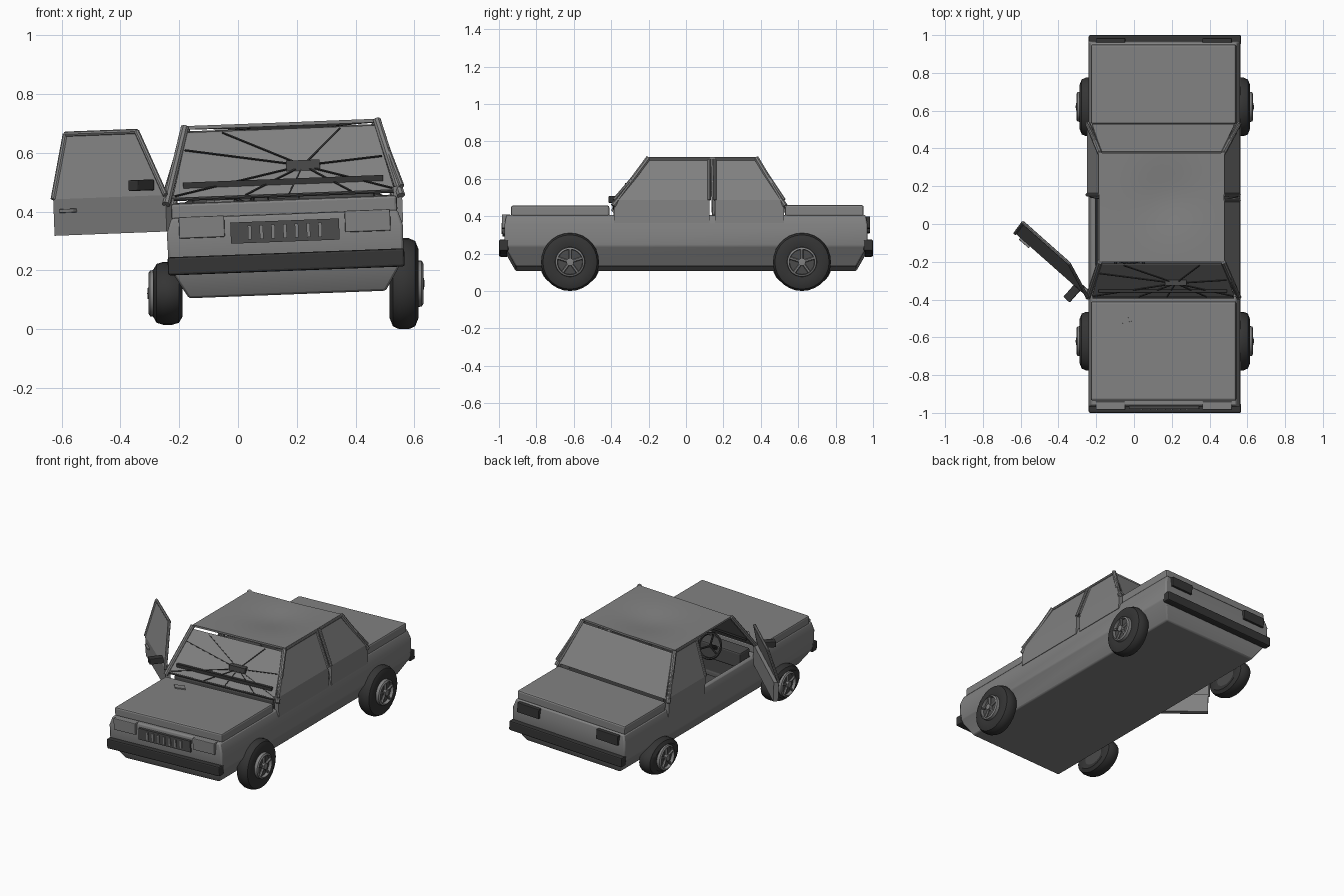
import bpy, bmesh, math
from mathutils import Matrix, Vector

if "Cube" in bpy.data.objects:
    bpy.data.objects.remove(bpy.data.objects["Cube"])


def material(name, v):
    m = bpy.data.materials.new(name)
    m.diffuse_color = (v, v, v, 1)
    m.use_nodes = True
    m.node_tree.nodes["Principled BSDF"].inputs["Base Color"].default_value = m.diffuse_color
    return m


GREY = material("body grey", 0.22)
DARK = material("dark rubber", 0.035)
SOOT = material("charcoal", 0.07)

# The shell leans sideways over its flat left tyres
TILT = (Matrix.Translation((0.163, 0, 0.25)) @ Matrix.Rotation(math.radians(-2.2), 4, 'Y')
        @ Matrix.Translation((0, 0, -0.25)))
HINGE = Vector((-0.40, -0.385, 0))
SWING = (Matrix.Translation(HINGE) @ Matrix.Rotation(math.radians(48.5), 4, 'Z')
         @ Matrix.Translation(-HINGE))


def finish(name, bm, mats, xf=TILT, bevel=0, smooth=False):
    bmesh.ops.recalc_face_normals(bm, faces=bm.faces[:])
    bm.transform(xf)
    me = bpy.data.meshes.new(name)
    bm.to_mesh(me)
    bm.free()
    ob = bpy.data.objects.new(name, me)
    bpy.context.collection.objects.link(ob)
    for m in mats:
        me.materials.append(m)
    if bevel:
        mod = ob.modifiers.new("bevel", 'BEVEL')
        mod.width, mod.segments = bevel, 2
    if smooth:
        bpy.ops.object.select_all(action='DESELECT')
        bpy.context.view_layer.objects.active = ob
        ob.select_set(True)
        bpy.ops.object.shade_smooth_by_angle(angle=math.radians(40))
    return ob


def box(name, lo, hi, mat, xf=TILT, bevel=0):
    bm = bmesh.new()
    lo, hi = Vector(lo), Vector(hi)
    bmesh.ops.create_cube(bm, size=1, matrix=Matrix.Translation((lo + hi) / 2)
                          @ Matrix.Diagonal((*(hi - lo), 1)))
    return finish(name, bm, [mat], xf, bevel)


def bar(name, a, b, r, mat, xf=TILT, sides=8):
    a, b = Vector(a), Vector(b)
    bm = bmesh.new()
    rot = (b - a).to_track_quat('Z', 'Y').to_matrix().to_4x4()
    bmesh.ops.create_cone(bm, cap_ends=True, segments=sides, radius1=r, radius2=r,
                          depth=(b - a).length, matrix=Matrix.Translation((a + b) / 2) @ rot)
    return finish(name, bm, [mat], xf, smooth=sides > 4)


def panel(name, pts, push, mat, xf=TILT):
    bm = bmesh.new()
    f = bm.faces.new([bm.verts.new(p) for p in pts])
    new = bmesh.ops.extrude_face_region(bm, geom=[f])["geom"]
    bmesh.ops.translate(bm, vec=push, verts=[v for v in new if isinstance(v, bmesh.types.BMVert)])
    if f.is_valid is False or len(bm.faces) < len(pts) + 2:
        bm.faces.new([v for v in bm.verts][:len(pts)])
    return finish(name, bm, [mat], xf)


def lathe(name, profile, mat, xf, segs=28):
    # Spin (radius, x) points around the x axis
    bm = bmesh.new()
    vs = [bm.verts.new((x, 0, r)) for r, x in profile]
    es = [bm.edges.new(p) for p in zip(vs, vs[1:])]
    bmesh.ops.spin(bm, geom=vs + es, axis=(1, 0, 0), cent=(0, 0, 0), angle=2 * math.pi, steps=segs)
    bmesh.ops.remove_doubles(bm, verts=bm.verts[:], dist=1e-4)
    return finish(name, bm, [mat], xf, smooth=True)


# Lower body: stacked rectangles, ending in a cabin well
rings = [(0.335, -0.91, 0.91, 0.118), (0.40, -0.97, 0.97, 0.225), (0.402, -0.97, 0.97, 0.34),
         (0.385, -0.96, 0.96, 0.392), (0.36, -0.37, 0.50, 0.392), (0.36, -0.37, 0.50, 0.2)]
bm = bmesh.new()
loops = [[bm.verts.new(p) for p in ((-h, a, z), (h, a, z), (h, b, z), (-h, b, z))]
         for h, a, b, z in rings]
for k, (p, q) in enumerate(zip(loops, loops[1:])):
    for i in range(4):
        f = bm.faces.new((p[i], p[(i + 1) % 4], q[(i + 1) % 4], q[i]))
        f.material_index = int(k == 4)
bm.faces.new(loops[0])
bm.faces.new(loops[-1]).material_index = 1
finish("lower_body", bm, [GREY, SOOT], bevel=0.008, smooth=True)

# Hood, trunk, bumpers
box("hood", (-0.385, -0.935, 0.385), (0.385, -0.41, 0.442), GREY, bevel=0.01)
box("trunk_lid", (-0.385, 0.53, 0.385), (0.385, 0.95, 0.444), GREY, bevel=0.01)
for name, a, b in (("front_bumper", -1.0, -0.95), ("rear_bumper", 0.95, 1.0)):
    box(name, (-0.403, a, 0.198), (0.403, b, 0.26), DARK, bevel=0.008)

# Lamps and grille
for s in (-1, 1):
    x0, x1 = sorted((s * 0.205, s * 0.36))
    box("headlight", (x0, -0.984, 0.322), (x1, -0.94, 0.395), GREY, bevel=0.004)
    box("tail_light", (x0, 0.94, 0.322), (x1, 0.984, 0.385), DARK, bevel=0.004)
box("grille", (-0.185, -0.98, 0.298), (0.185, -0.95, 0.37), SOOT)
for i in range(7):
    x = -0.12 + i * 0.04
    box("grille_slat", (x - 0.006, -0.986, 0.31), (x + 0.006, -0.975, 0.358), GREY)

# Side doors with leaning windows
BELT, TOP = 0.472, 0.692


def side(s, y, z):
    lean = max(0, (z - BELT) / (TOP - BELT))
    return (s * (0.403 - 0.075 * lean), y, z)


def door(name, s, y0, y1, t0, t1, xf=TILT):
    lower = [(y0, 0.348), (y1, 0.348), (y1, BELT), (y0, BELT)]
    glass = [(y0, BELT), (y1, BELT), (t1, TOP), (t0, TOP)]
    panel(name, [side(s, *p) for p in lower], (-s * 0.03, 0, 0), GREY, xf)
    panel(name + "_window", [side(s, *p) for p in glass], (-s * 0.008, 0, 0), GREY, xf)
    for i in range(1, 4):
        a, b = glass[i], glass[(i + 1) % 4]
        bar(name + "_frame", side(s, *a), side(s, *b), 0.009, GREY, xf)


OPEN = TILT @ SWING
door("front_door_right", 1, -0.385, 0.125, -0.2, 0.125)
door("front_door_left", -1, -0.385, 0.125, -0.2, 0.125, OPEN)
for s in (-1, 1):
    door("rear_door", s, 0.155, 0.525, 0.155, 0.38)
    bar("front_pillar", (s * 0.40, -0.39, 0.44), (s * 0.327, -0.2, 0.7), 0.014, GREY)
    bar("middle_pillar", (s * 0.385, 0.15, 0.39), (s * 0.318, 0.14, 0.7), 0.011, GREY)
    bar("rear_pillar", (s * 0.40, 0.53, 0.44), (s * 0.327, 0.375, 0.7), 0.014, GREY)
box("side_mirror", (-0.485, -0.335, 0.49), (-0.40, -0.29, 0.527), DARK, OPEN, 0.004)
box("door_handle", (-0.416, 0.02, 0.425), (-0.40, 0.09, 0.438), GREY, OPEN, 0.003)

# Windscreen and rear window
panel("windscreen", [(-0.378, -0.385, 0.458), (0.378, -0.385, 0.458),
                     (0.32, -0.215, 0.678), (-0.32, -0.215, 0.678)], (0, 0.006, 0.004), GREY)
panel("rear_window", [(-0.378, 0.53, 0.458), (0.378, 0.53, 0.458),
                      (0.32, 0.39, 0.682), (-0.32, 0.39, 0.682)], (0, -0.006, 0.004), GREY)


def on_glass(x, z, off=0.003):
    return (x, -0.385 + (z - 0.458) * 0.773 - off, z + off * 0.7)


# Cracks spreading from one point of impact
ends = [(-0.33, 0.62), (-0.20, 0.675), (0.2, 0.675), (0.34, 0.575), (0.37, 0.465),
        (0.23, 0.46), (0.02, 0.46), (-0.13, 0.46), (-0.37, 0.465)]
for e in ends:
    bar("crack", on_glass(0.07, 0.553), on_glass(*e), 0.0035, DARK, sides=4)
x, y, z = on_glass(0.07, 0.553)
box("inside_mirror", (x - 0.057, y - 0.012, z - 0.018), (x + 0.057, y + 0.02, z + 0.018), SOOT)
x, y, z = on_glass(0, 0.5)
box("wiper_bar", (-0.34, y - 0.008, z - 0.01), (0.34, y + 0.01, z + 0.01), DARK)
bar("windscreen_sill", (-0.375, -0.388, 0.456), (0.375, -0.388, 0.456), 0.006, SOOT)

# Dented roof sheet
bm = bmesh.new()
bmesh.ops.create_grid(bm, x_segments=16, y_segments=16, size=1)
for v in bm.verts:
    x, y = v.co.x * 0.33, 0.0875 + v.co.y * 0.2875
    v.co = (x, y, 0.704 - 0.022 * math.exp(-((x - 0.03) ** 2 + (y - 0.14) ** 2) / 0.03))
geo = bmesh.ops.extrude_face_region(bm, geom=bm.faces[:])["geom"]
bmesh.ops.translate(bm, vec=(0, 0, -0.012), verts=[v for v in geo if isinstance(v, bmesh.types.BMVert)])
finish("roof", bm, [GREY], smooth=True)

# Interior
box("dashboard", (-0.355, -0.37, 0.34), (0.355, -0.27, 0.44), SOOT, bevel=0.01)
for x in (-0.18, 0.18):
    box("front_seat", (x - 0.13, -0.16, 0.2), (x + 0.13, 0.09, 0.31), SOOT, bevel=0.015)
    box("front_seat_back", (x - 0.13, 0.05, 0.28), (x + 0.13, 0.11, 0.53), SOOT, bevel=0.015)
box("rear_seat", (-0.34, 0.26, 0.2), (0.34, 0.48, 0.31), SOOT, bevel=0.015)
box("rear_seat_back", (-0.34, 0.43, 0.28), (0.34, 0.49, 0.45), SOOT, bevel=0.015)
place = TILT @ Matrix.Translation((-0.18, -0.21, 0.46)) @ Matrix.Rotation(math.radians(25), 4, 'Z') \
    @ Matrix.Rotation(math.radians(65), 4, 'Y')
place = TILT @ Matrix.Translation((-0.18, -0.21, 0.46)) @ Matrix.Rotation(math.radians(90), 4, 'Z') \
    @ Matrix.Rotation(math.radians(-25), 4, 'Y')
ring = [(0.075 + 0.008 * math.cos(t * math.pi / 3), 0.008 * math.sin(t * math.pi / 3)) for t in range(7)]
lathe("steering_wheel", ring, DARK, place)
bar("steering_column", (-0.18, -0.21, 0.46), (-0.18, -0.30, 0.41), 0.012, DARK)
for a in (0, 2 * math.pi / 3, 4 * math.pi / 3):
    bar("steering_spoke", (0, 0, 0), (0, 0.075 * math.sin(a), 0.075 * math.cos(a)), 0.006, DARK, place)

# Broken handle lying on the hood
panel("loose_handle", [(-0.265, -0.495, 0.442), (-0.20, -0.48, 0.442), (-0.17, -0.515, 0.442),
                       (-0.235, -0.53, 0.442)], (0, 0, 0.007), GREY)

# Wheels: the left tyres are flat
tyre = [(0.075, -0.04), (0.115, -0.05), (0.145, -0.038), (0.155, -0.016),
        (0.155, 0.016), (0.145, 0.038), (0.115, 0.05), (0.075, 0.04)]
for s in (-1, 1):
    for y in (-0.62, 0.62):
        cz = 0.155 if s > 0 else 0.122
        hub = Matrix.Translation((0.163 + s * 0.402, y, cz)) @ Matrix.Diagonal((s, 1, 1, 1))
        squash = Matrix.Diagonal((1, 1, 1 if s > 0 else 0.69, 1))
        lathe("tyre", tyre, DARK, hub @ squash)
        lathe("wheel_disc", [(0, -0.04), (0.078, -0.04), (0.078, 0.045), (0, 0.05)], SOOT, hub)
        lathe("wheel_rim", [(0.066, 0.045), (0.068, 0.066), (0.078, 0.06), (0.08, 0.04)], GREY, hub)
        lathe("hub_cap", [(0.02, 0.045), (0.02, 0.068), (0, 0.07)], GREY, hub, 12)
        for i in range(5):
            a = i * 2 * math.pi / 5
            bar("wheel_spoke", (0.055, 0, 0), (0.055, 0.07 * math.sin(a), 0.07 * math.cos(a)),
                0.008, GREY, hub, 6)
